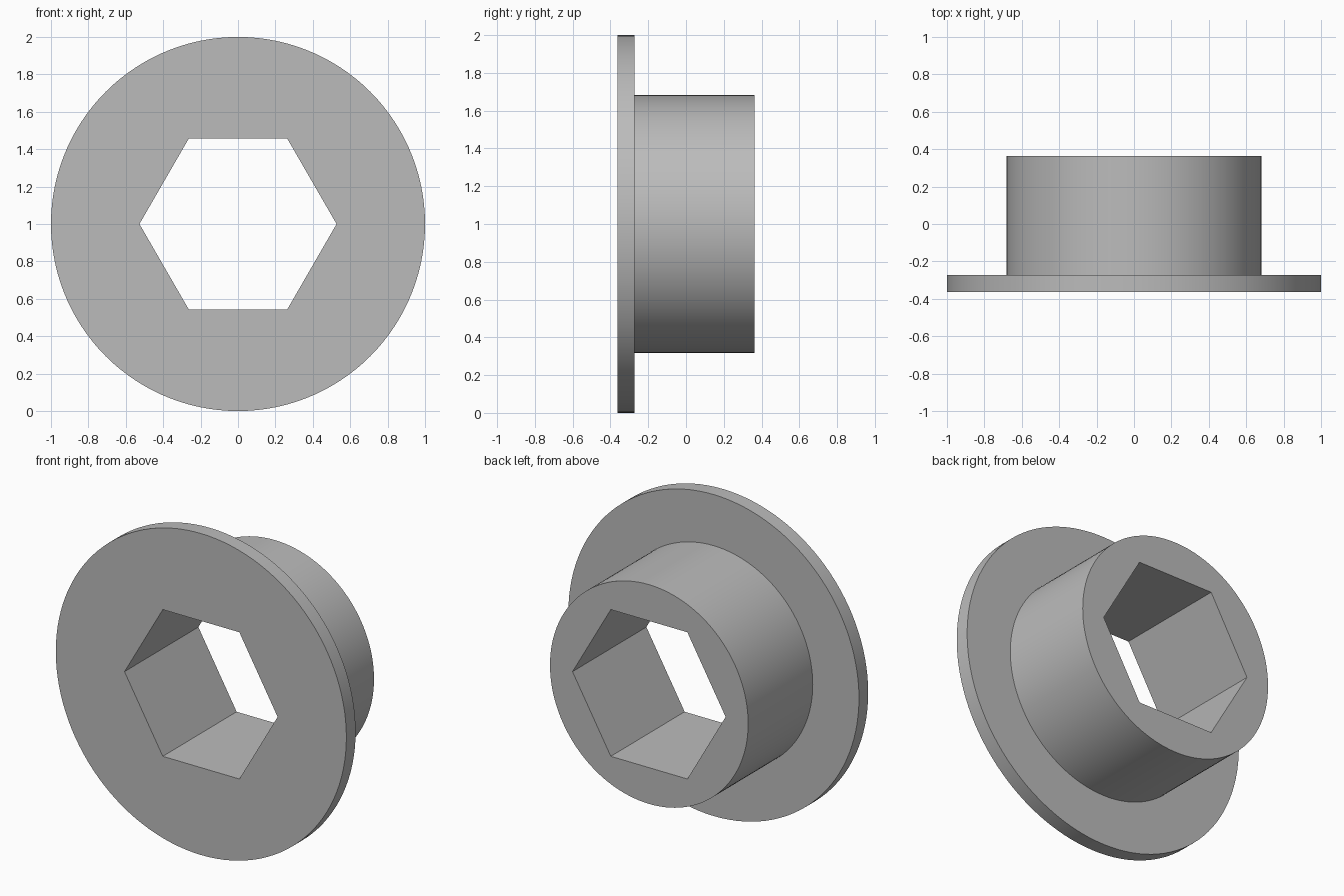
import bpy
import bmesh
from math import cos, sin, pi, radians

cube = bpy.data.objects.get("Cube")
if cube:
    bpy.data.objects.remove(cube, do_unlink=True)

SEGMENTS = 120
CENTRE_Z = 1.0
FRONT, STEP, BACK = -0.363, -0.272, 0.363
FLANGE_R, BARREL_R, HEX_R = 1.0, 0.682, 0.527

# Plain grey finish
grey = bpy.data.materials.new("plain grey")
grey.use_nodes = True
colour = (0.5, 0.5, 0.5, 1)
grey.diffuse_color = colour
grey.node_tree.nodes["Principled BSDF"].inputs["Base Color"].default_value = colour


def turned_solid(name, profile, sides):
    """Closed solid around the y axis from (radius, y) rings, capped at both ends."""
    bm = bmesh.new()
    rings = []
    for r, y in profile:
        angles = [2 * pi * i / sides for i in range(sides)]
        rings.append([bm.verts.new((r * cos(a), y, CENTRE_Z + r * sin(a))) for a in angles])
    for a, b in zip(rings, rings[1:]):
        for i in range(sides):
            j = (i + 1) % sides
            bm.faces.new((a[i], a[j], b[j], b[i]))
    bm.faces.new(rings[0])
    bm.faces.new(rings[-1])
    bmesh.ops.recalc_face_normals(bm, faces=bm.faces)
    mesh = bpy.data.meshes.new(name)
    bm.to_mesh(mesh)
    bm.free()
    mesh.materials.append(grey)
    obj = bpy.data.objects.new(name, mesh)
    bpy.context.collection.objects.link(obj)
    return obj


# Flange and barrel as one stepped solid
bushing = turned_solid("flanged_bushing", [
    (FLANGE_R, FRONT), (FLANGE_R, STEP), (BARREL_R, STEP), (BARREL_R, BACK)], SEGMENTS)

# Hexagonal through hole
cutter = turned_solid("hex_cutter", [(HEX_R, -1), (HEX_R, 1)], 6)
cutter.hide_render = True
cut = bushing.modifiers.new("hex hole", "BOOLEAN")
cut.operation = "DIFFERENCE"
cut.solver = "EXACT"
cut.object = cutter

bpy.ops.object.select_all(action="DESELECT")
bushing.select_set(True)
bpy.context.view_layer.objects.active = bushing
bpy.ops.object.modifier_apply(modifier=cut.name)
bpy.data.objects.remove(cutter, do_unlink=True)

# Smooth round walls, crisp edges
bpy.ops.object.shade_smooth_by_angle(angle=radians(30))
